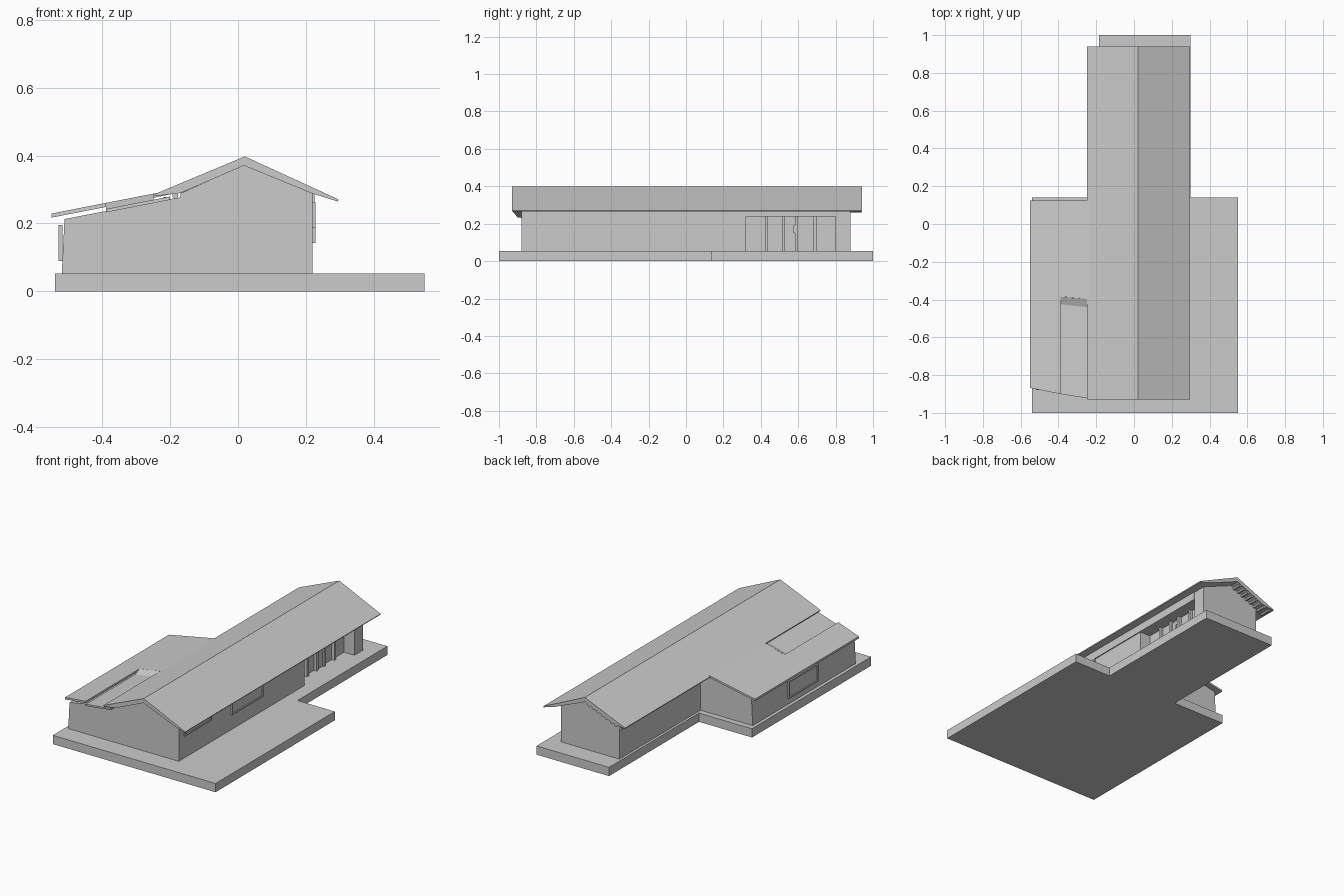
import bpy, bmesh
from mathutils import Vector

if "Cube" in bpy.data.objects:
    bpy.data.objects.remove(bpy.data.objects["Cube"])


def prism(name, pts, vec):
    """Closed solid: a polygon of 3D points swept along a vector."""
    bm = bmesh.new()
    face = bm.faces.new([bm.verts.new(p) for p in pts])
    ext = bmesh.ops.extrude_face_region(bm, geom=[face], use_keep_orig=True)
    for v in ext["geom"]:
        if isinstance(v, bmesh.types.BMVert):
            v.co += Vector(vec)
    bmesh.ops.recalc_face_normals(bm, faces=bm.faces)
    me = bpy.data.meshes.new(name)
    bm.to_mesh(me)
    bm.free()
    ob = bpy.data.objects.new(name, me)
    bpy.context.collection.objects.link(ob)
    return ob


def box(name, x0, x1, y0, y1, z0, z1):
    return prism(name, [(x0, y0, z0), (x1, y0, z0), (x1, y1, z0), (x0, y1, z0)], (0, 0, z1 - z0))


def profile(name, xz, y0, y1):
    return prism(name, [(x, y0, z) for x, z in xz], (0, y1 - y0, 0))


def carve(ob, cutter, op):
    m = ob.modifiers.new("cut", "BOOLEAN")
    m.object, m.operation, m.solver = cutter, op, "EXACT"
    dg = bpy.context.evaluated_depsgraph_get()
    me = bpy.data.meshes.new_from_object(ob.evaluated_get(dg))
    ob.modifiers.clear()
    ob.data = me
    bpy.data.objects.remove(cutter)


def window(name, side, x, y0, y1, z0, z1):
    """Pane with a raised frame on a wall facing +x or -x."""
    t = 0.008
    def part(n, d, a, b, c, e):
        xs = sorted((x - side * 0.004, x + side * d))
        box(name + n, xs[0], xs[1], a, b, c, e)
    part("_pane", 0.002, y0 + t, y1 - t, z0 + t, z1 - t)
    for i, z in enumerate((z0, z1 - t)):
        part(f"_rail_{i}", 0.008, y0, y1, z, z + t)
    for i, y in enumerate((y0, y1 - t)):
        part(f"_stile_{i}", 0.008, y, y + t, z0 + t, z1 - t)


G = 0.053  # slab top

# Foundation slab: wide front terrace, narrow rear
prism("foundation_slab", [(x, y, 0) for x, y in [
    (-0.54, -1), (0.55, -1), (0.55, 0.14), (0.30, 0.14), (0.30, 1),
    (-0.185, 1), (-0.185, 0.14), (-0.54, 0.14)]], (0, 0, G))

# Walls: long gabled block joined with the low side wing
walls = profile("house_walls", [(-0.17, G), (0.22, G), (0.22, 0.288), (0.018, 0.372), (-0.17, 0.289)], -0.88, 0.88)
wing = profile("wing_walls", [(-0.52, G), (-0.1, G), (-0.1, 0.28), (-0.17, 0.277), (-0.25, 0.264), (-0.512, 0.213)], -0.88, 0.105)
carve(walls, wing, "UNION")
carve(walls, box("porch_cutter", 0.15, 0.4, 0.32, 0.80, G, 0.238), "DIFFERENCE")

# Main gable roof
profile("main_roof", [(0.02, 0.398), (0.297, 0.271), (0.295, 0.265), (0.22, 0.288),
                      (0.018, 0.371), (-0.17, 0.29), (-0.25, 0.28), (-0.25, 0.285)], -0.93, 0.94)


# Low wing roof with a sunken front bay
def zr(x):
    return 0.288 + (x + 0.25) * 0.195


prism("wing_roof", [(x, y, zr(x) - 0.012) for x, y in [
    (-0.55, -0.868), (-0.39, -0.9), (-0.39, -0.385), (-0.2, -0.4), (-0.2, 0.125), (-0.55, 0.125)]], (0, 0, 0.012))
prism("wing_roof_bay", [(x, y, zr(x) - 0.028) for x, y in [
    (-0.39, -0.9), (-0.2, -0.93), (-0.2, -0.39), (-0.39, -0.385)]], (0, 0, 0.01))
prism("bay_step", [(-0.39, -0.386, zr(-0.39)), (-0.25, -0.396, zr(-0.25)),
                   (-0.25, -0.44, zr(-0.25) - 0.018), (-0.39, -0.425, zr(-0.39) - 0.018)], (0, 0, -0.01))

# Eave beam along the right side
box("eave_beam", 0.212, 0.226, -0.60, 0.80, 0.238, 0.288)

# Porch glazing: posts, door panel and handle
for i, y in enumerate((0.43, 0.52, 0.59, 0.69)):
    box(f"porch_post_{i}", 0.148, 0.168, y - 0.008, y + 0.008, G, 0.238)
box("porch_door", 0.148, 0.158, 0.528, 0.582, G, 0.225)
box("door_handle", 0.157, 0.175, 0.575, 0.582, 0.15, 0.19)

# Windows
window("right_window", 1, 0.22, -0.38, -0.08, 0.143, 0.236)
window("high_window", 1, 0.22, -0.83, -0.575, 0.187, 0.262)
window("left_window", -1, -0.522, -0.51, -0.23, 0.09, 0.196)

# Rafter tails under the rear gable's left slope
for i in range(8):
    x = -0.005 - i * 0.03
    z = 0.39 + (x - 0.02) * 0.418 - 0.016
    bpy.ops.mesh.primitive_cylinder_add(vertices=12, radius=0.009, depth=0.065,
                                        location=(x, 0.905, z - 0.006), rotation=(1.5708, 0, 0))
    tail = bpy.context.object
    tail.name = f"rafter_tail_{i}"
    bpy.ops.object.shade_smooth_by_angle()
